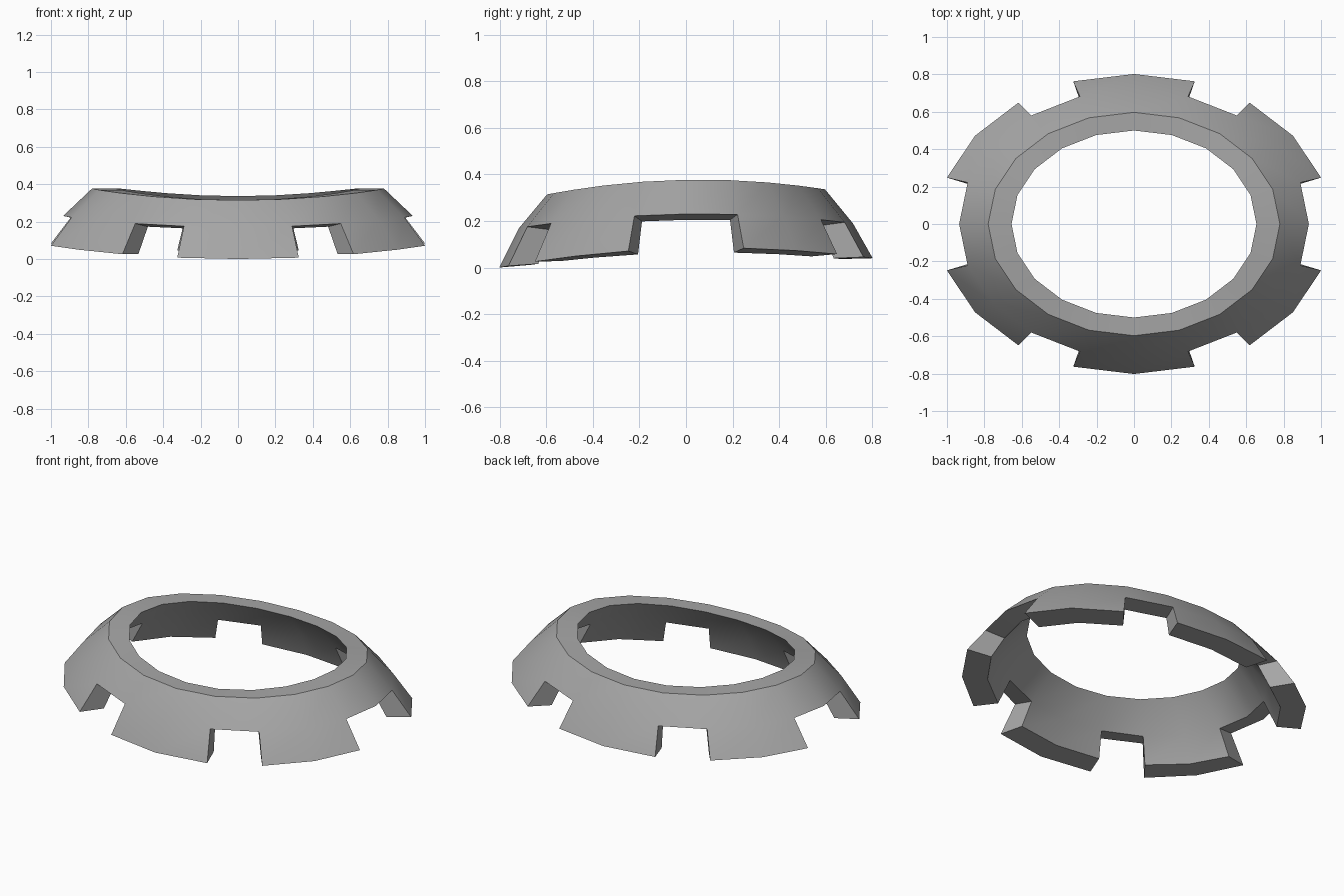
import bpy, bmesh, math

old = bpy.data.objects.get("Cube")
if old:
    bpy.data.objects.remove(old, do_unlink=True)

SEGMENTS = 20
# Elliptical rings: x radius, y radius, height at the ends, extra height at the sides, front-back tilt
RINGS = {
    "outer_foot": (1.0515, 0.802, 0.02, 0.063, 0.02),
    "outer_mid": (0.935, 0.717, 0.18, 0.05, 0.01),
    "outer_rim": (0.78, 0.597, 0.325, 0.052, 0.011),
    "inner_rim": (0.655, 0.5, 0.325, 0.052, 0.011),
    "inner_mid": (0.82, 0.612, 0.168, 0.037, 0.01),
    "inner_foot": (0.905, 0.667, 0.024, 0.04, 0.0125),
}
# Segments cut away at the foot: one at each diagonal, two at each side
NOTCHES = {3, 6, 9, 10, 13, 16, 19, 0}

gray = bpy.data.materials.new("plain gray")
gray.use_nodes = True
color = (0.38, 0.38, 0.38, 1)
gray.diffuse_color = color
gray.node_tree.nodes["Principled BSDF"].inputs["Base Color"].default_value = color

bm = bmesh.new()


def make_ring(rx, ry, base, lift, tilt):
    verts = []
    for i in range(SEGMENTS):
        a = math.tau * i / SEGMENTS
        c, s = math.cos(a), math.sin(a)
        verts.append(bm.verts.new((rx * c, ry * s, base + lift * c * c + tilt * s)))
    return verts


rings = {name: make_ring(*spec) for name, spec in RINGS.items()}


def band(first, second, i):
    j = (i + 1) % SEGMENTS
    a, b = rings[first], rings[second]
    bm.faces.new((a[i], a[j], b[j], b[i]))


for i in range(SEGMENTS):
    # Continuous upper collar
    band("outer_mid", "outer_rim", i)
    band("outer_rim", "inner_rim", i)
    band("inner_rim", "inner_mid", i)
    if i in NOTCHES:
        # Notch roof
        band("inner_mid", "outer_mid", i)
    else:
        # Tab walls and underside
        band("inner_mid", "inner_foot", i)
        band("inner_foot", "outer_foot", i)
        band("outer_foot", "outer_mid", i)
    # Tab end where a notch starts or stops
    if (i in NOTCHES) != ((i - 1) % SEGMENTS in NOTCHES):
        names = ("outer_foot", "outer_mid", "inner_mid", "inner_foot")
        bm.faces.new([rings[n][i] for n in names])

bmesh.ops.delete(bm, geom=[v for v in bm.verts if not v.link_faces], context="VERTS")
bmesh.ops.recalc_face_normals(bm, faces=bm.faces)

mesh = bpy.data.meshes.new("notched_collar")
bm.to_mesh(mesh)
bm.free()
mesh.materials.append(gray)
collar = bpy.data.objects.new("notched_collar", mesh)
bpy.context.collection.objects.link(collar)

bpy.ops.object.select_all(action="DESELECT")
collar.select_set(True)
bpy.context.view_layer.objects.active = collar
bpy.ops.object.shade_smooth_by_angle(angle=math.radians(32))
